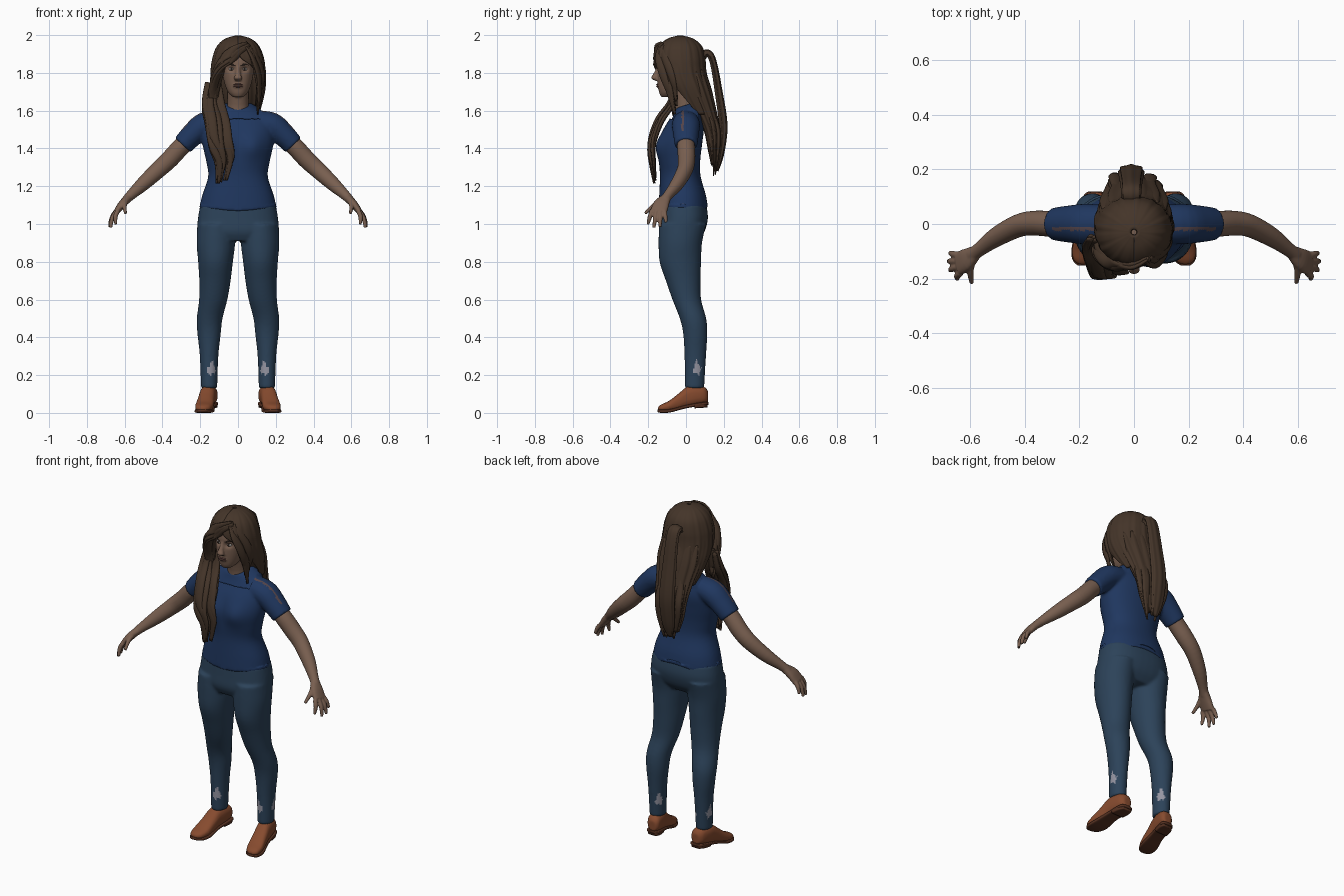
import bpy, bmesh, math, random
from mathutils import Vector

random.seed(4)


def mat(name, r, g, b):
    m = bpy.data.materials.new(name)
    m.diffuse_color = (r, g, b, 1)
    return m


SKIN = mat("skin", .19, .115, .08)
LIP = mat("lip", .13, .06, .05)
HAIR = mat("hair_brown", .058, .035, .022)
SHIRT = mat("shirt_blue", .014, .038, .115)
SEAM = mat("seam", .09, .06, .07)
DENIM = mat("denim", .025, .055, .1)
PATCH = mat("patch", .3, .3, .36)
LEATHER = mat("leather", .24, .07, .028)
SOLE = mat("sole", .09, .03, .015)
WHITE = mat("eye_white", .4, .38, .36)
DARK = mat("dark", .02, .013, .01)


def spline(pts, sub):
    """Catmull-Rom through tuples of any length."""
    out = []
    for i in range(len(pts) - 1):
        p = [pts[max(i - 1, 0)], pts[i], pts[i + 1], pts[min(i + 2, len(pts) - 1)]]
        for k in range(sub):
            t = k / sub
            out.append([.5 * (2 * b + (c - a) * t + (2 * a - 5 * b + 4 * c - d) * t * t
                              + (3 * b - a - 3 * c + d) * t ** 3) for a, b, c, d in zip(*p)])
    return out + [list(pts[-1])]


def tube(bm, pts, ref=(1, 0, 0), axis=None, n=24, sub=4, p=2.0, ripple=0, waves=9):
    """Loft of (super)elliptic rings; pts are (x, y, z, radius along ref, other radius)."""
    path, rings = spline(pts, sub), []
    for i, q in enumerate(path):
        a, b = path[max(i - 1, 0)], path[min(i + 1, len(path) - 1)]
        t = Vector(axis) if axis else (Vector(b[:3]) - Vector(a[:3])).normalized()
        u = Vector(ref)
        u = (u - t * u.dot(t)).normalized()
        v, ring = t.cross(u), []
        for k in range(n):
            w = 2 * math.pi * k / n
            c, s = math.cos(w), math.sin(w)
            g = 1 + ripple * math.sin(waves * w)
            c, s = [math.copysign(abs(e) ** (2 / p), e) * g for e in (c, s)]
            ring.append(bm.verts.new(Vector(q[:3]) + u * c * q[3] + v * s * q[4]))
        rings.append(ring)
    faces = [bm.faces.new(rings[0]), bm.faces.new(rings[-1])]
    for r0, r1 in zip(rings, rings[1:]):
        for k in range(n):
            faces.append(bm.faces.new((r0[k], r0[k - 1], r1[k - 1], r1[k])))
    bmesh.ops.recalc_face_normals(bm, faces=faces)


def flip(pts, s):
    return [(q[0] * s,) + tuple(q[1:]) for q in pts]


def finish(name, bm, *mats, voxel=0, smooth=4, deform=None):
    """Object from bmesh; a voxel size fuses overlapping lofts into one skin."""
    me = bpy.data.meshes.new(name)
    bm.to_mesh(me)
    bm.free()
    ob = bpy.data.objects.new(name, me)
    bpy.context.collection.objects.link(ob)
    if voxel:
        r = ob.modifiers.new("fuse", 'REMESH')
        r.mode, r.voxel_size = 'VOXEL', voxel
        f = ob.modifiers.new("soften", 'SMOOTH')
        f.iterations, f.factor = smooth, .5
        ev = ob.evaluated_get(bpy.context.evaluated_depsgraph_get())
        ob.data = bpy.data.meshes.new_from_object(ev)
        ob.modifiers.clear()
    me = ob.data
    me.materials.clear()
    for m in mats:
        me.materials.append(m)
    for v in me.vertices if deform else ():
        deform(v.co)
    for f in me.polygons:
        f.use_smooth, f.material_index = True, 0
    return ob


def ball(bm, c, r):
    geo = bmesh.ops.create_uvsphere(bm, u_segments=16, v_segments=10, radius=1)
    for v in geo["verts"]:
        v.co = Vector(c) + Vector(e * k for e, k in zip(v.co, r))


Z = (0, 0, 1)

# Jeans: pelvis plus two legs
bm = bmesh.new()
tube(bm, [(0, -.014, 1.1, .2, .122), (0, -.012, 1.03, .212, .128), (0, -.022, .96, .215, .12),
          (0, -.03, .91, .19, .09)], axis=Z, n=40, p=2.4)
for s in (1, -1):
    tube(bm, flip([(.115, -.018, 1, .1, .125), (.117, -.03, .9, .102, .115), (.119, -.03, .8, .092, .11),
                   (.122, -.015, .7, .083, .092), (.131, .004, .6, .075, .076), (.15, .037, .5, .068, .07),
                   (.153, .049, .42, .062, .064), (.153, .049, .3, .049, .057),
                   (.153, .045, .13, .043, .051)], s), axis=Z, n=32)
jeans = finish("jeans", bm, DENIM, PATCH, voxel=.008, smooth=5)
for f in jeans.data.polygons:
    c = f.center
    a = math.atan2(c.y - .047, abs(c.x) - .153)
    if abs(c.z - .235 - .012 * math.sin(9 * a)) < .034 * math.sin(3 * a + .8) - .004 * math.sin(23 * a):
        f.material_index = 1

# T-shirt: torso plus sleeves


def shape_shirt(co):
    if co.y < -.03:
        co.y -= .026 * math.exp(-((abs(co.x) - .08) / .065) ** 2 - ((co.z - 1.41) / .075) ** 2)
    if co.z > 1.56 and abs(co.x) < .12:
        co.z += co.y * .3
    if co.z < 1.1:
        co.z += .012 * math.cos(co.x * 15) * (1 if co.y > 0 else -.6)


bm = bmesh.new()
tube(bm, [(0, -.014, 1.075, .206, .131), (0, -.018, 1.15, .19, .124), (0, -.03, 1.25, .158, .108),
          (0, -.033, 1.33, .168, .108), (0, -.027, 1.42, .187, .112), (0, -.012, 1.5, .19, .106),
          (0, 0, 1.56, .17, .085), (0, .005, 1.6, .125, .07), (0, .005, 1.63, .074, .06)],
     axis=Z, n=40, p=2.2)
for s in (1, -1):
    tube(bm, flip([(.1, 0, 1.54, .07, .062), (.18, 0, 1.522, .074, .068), (.24, 0, 1.473, .068, .062),
                   (.293, 0, 1.418, .06, .056)], s), ref=(0, 1, 0))
shirt = finish("shirt", bm, SHIRT, SEAM, voxel=.008, smooth=5, deform=shape_shirt)
for f in shirt.data.polygons:
    if abs(f.center.y + .017) < .007 and .12 < abs(f.center.x) < .3 and f.normal.z > .4:
        f.material_index = 1

# Arms with hands
for side, s in (("left", 1), ("right", -1)):
    bm = bmesh.new()
    tube(bm, flip([(.23, 0, 1.475, .045, .045), (.3, 0, 1.41, .047, .048), (.36, .003, 1.345, .046, .048),
                   (.42, -.005, 1.289, .042, .045), (.5, -.045, 1.215, .036, .038),
                   (.565, -.092, 1.155, .026, .027), (.595, -.115, 1.125, .027, .023)], s), ref=(0, 1, 0))
    tube(bm, flip([(.582, -.104, 1.138, .026, .021), (.613, -.13, 1.105, .041, .021),
                   (.643, -.145, 1.065, .044, .016)], s), ref=(0, 1, 0), p=2.4)
    for base, tip in (((.637, -.18, 1.07), (.647, -.202, .998)), ((.645, -.158, 1.065), (.674, -.17, .98)),
                      ((.645, -.136, 1.065), (.68, -.137, .984)), ((.637, -.115, 1.075), (.675, -.106, 1.008)),
                      ((.592, -.135, 1.125), (.595, -.217, 1.055))):
        mid = [(a + b) / 2 + k for a, b, k in zip(base, tip, (.007, 0, .004))]
        tube(bm, flip([(*base, .013, .013), (*mid, .012, .012), (*tip, .008, .008)], s), ref=(.3, 1, 0), n=12)
    finish(side + "_arm", bm, SKIN, voxel=.0045, smooth=3)

# Shoes: leather upper and a sole with heel block, toes turned out
for side, s in (("left", 1), ("right", -1)):
    def turn(co):
        co.x = s * (co.x + .146 + (.1 - co.y) * .17)
    bm = bmesh.new()
    tube(bm, [(0, .117, .085, .022, .03), (0, .098, .093, .039, .044), (0, .05, .092, .044, .053),
              (0, .005, .083, .043, .055), (0, -.04, .058, .045, .044), (0, -.09, .036, .048, .028),
              (0, -.13, .026, .038, .019), (0, -.148, .022, .016, .01)], axis=(0, 1, 0), p=2.5)
    finish(side + "_shoe", bm, LEATHER, voxel=.006, smooth=3, deform=turn)
    bm = bmesh.new()
    tube(bm, [(0, .119, .05, .024, .008), (0, .098, .049, .041, .009), (0, 0, .033, .041, .009),
              (0, -.08, .012, .051, .009), (0, -.13, .009, .041, .009), (0, -.152, .012, .018, .007)],
         axis=(0, 1, 0), p=5)
    tube(bm, [(0, .115, .042, .028, .012), (0, .09, .04, .04, .013), (0, .045, .036, .041, .012)],
         axis=(0, 1, 0), p=6)
    finish(side + "_sole", bm, SOLE, deform=turn)

# Head: skull, neck, nose, brow, with lips and eyes


def eye_sockets(co):
    if co.y < -.08:
        co.y += .014 * math.exp(-((abs(co.x) - .034) / .02) ** 2 - ((co.z - 1.82) / .014) ** 2)


bm = bmesh.new()
tube(bm, [(0, -.103, 1.672, .026, .028), (0, -.085, 1.695, .051, .057), (0, -.066, 1.74, .07, .083),
          (0, -.052, 1.8, .083, .099), (0, -.04, 1.87, .088, .11), (0, -.035, 1.93, .077, .095),
          (0, -.03, 1.975, .04, .05)], axis=Z, n=32, p=2.15)
tube(bm, [(0, .005, 1.57, .066, .062), (0, -.005, 1.63, .056, .055), (0, -.025, 1.73, .057, .06)], axis=Z)
tube(bm, [(0, -.142, 1.835, .012, .012), (0, -.158, 1.795, .014, .015), (0, -.168, 1.772, .022, .017),
          (0, -.15, 1.758, .014, .012)], axis=Z, n=16)
ball(bm, (0, -.138, 1.733), (.03, .017, .018))
finish("head", bm, SKIN, voxel=.005, smooth=3, deform=eye_sockets)
bm = bmesh.new()
for z, h in ((1.739, .005), (1.729, .006)):
    ball(bm, (0, -.147, z), (.025, .011, h))
finish("lips", bm, LIP)
whites, irises, brows = bmesh.new(), bmesh.new(), bmesh.new()
for s in (1, -1):
    ball(whites, (s * .034, -.127, 1.82), (.015, .014, .0085))
    ball(irises, (s * .034, -.137, 1.82), (.0065, .006, .0075))
    tube(brows, flip([(.014, -.147, 1.838, .003, .004), (.036, -.142, 1.846, .003, .005),
                      (.058, -.125, 1.84, .002, .003)], s), ref=(0, 1, 0), n=8)
finish("eye_whites", whites, WHITE)
finish("irises", irises, DARK)
finish("eyebrows", brows, DARK)

# Hair cap: open shell around the face; rings are (z, centre y, rx, ry, half gap angle)
bm = bmesh.new()
prev, N = None, 96
for z, cy, rx, ry, gap in spline([(1.998, -.03, .012, .012, .01), (1.98, -.03, .07, .07, .01),
                                  (1.94, -.03, .112, .114, .01), (1.88, -.029, .135, .13, .12),
                                  (1.83, -.024, .143, .128, .6), (1.78, -.015, .146, .128, .8),
                                  (1.72, .008, .144, .124, 1.05), (1.65, .04, .13, .108, 1.25),
                                  (1.58, .075, .11, .08, 1.4)], 4):
    row = []
    for k in range(N + 1):
        a = gap + (2 * math.pi - 2 * gap) * k / N
        g = 1 + .012 * math.sin(17 * a) + .008 * math.sin(29 * a + 1)
        row.append(bm.verts.new((rx * g * math.sin(a), cy - ry * g * math.cos(a), z)))
    if prev:
        for k in range(N):
            bm.faces.new((prev[k], prev[k + 1], row[k + 1], row[k]))
    prev = row
bmesh.ops.recalc_face_normals(bm, faces=bm.faces)
cap = finish("hair_cap", bm, HAIR)
cap.modifiers.new("thickness", 'SOLIDIFY').thickness = .01


def locks(bm, path, count, spread, r, ref=(1, 0, 0)):
    """A bunch of tapering strands scattered around one path."""
    for _ in range(count):
        d = [random.uniform(-1, 1) * e for e in spread]
        w, cut = random.uniform(0, 6), random.uniform(-.03, .05)
        pts = []
        for i, q in enumerate(path):
            t = i / (len(path) - 1)
            f = .35 + .65 * math.sin(math.pi * min(t * .85 + .1, 1))
            k = r * (.25 + math.sin(math.pi * (.12 + .85 * t)))
            pts.append((q[0] + d[0] * f + .007 * math.sin(w + 5 * t), q[1] + d[1] * f,
                        q[2] + d[2] * f + cut * t * t, k, k * .5))
        tube(bm, pts, ref=ref, n=10, ripple=.08, waves=3)


# Swept fringe, side lock and the long lock over the right shoulder
bm = bmesh.new()
locks(bm, [(.055, -.125, 1.945), (-.005, -.15, 1.915), (-.07, -.145, 1.865), (-.112, -.112, 1.79),
           (-.128, -.08, 1.7), (-.125, -.065, 1.6)], 9, (.012, .008, .02), .021, ref=(.6, 0, .8))
finish("fringe", bm, HAIR)
bm = bmesh.new()
locks(bm, [(.055, -.125, 1.945), (.09, -.128, 1.885), (.113, -.105, 1.8), (.116, -.08, 1.71),
           (.1, -.055, 1.61)], 7, (.014, .022, .01), .018, ref=(.5, 1, 0))
finish("side_lock", bm, HAIR)
bm = bmesh.new()
locks(bm, [(-.13, -.05, 1.74), (-.128, -.08, 1.63), (-.108, -.14, 1.54), (-.095, -.18, 1.43),
           (-.07, -.178, 1.34), (-.085, -.165, 1.24)], 16, (.05, .016, .02), .018)
finish("shoulder_lock", bm, HAIR)

# Long back hair and the looped ponytail over it
bm = bmesh.new()
tube(bm, [(0, .03, 1.8, .12, .07), (0, .065, 1.7, .128, .07), (0, .105, 1.6, .112, .055),
          (0, .138, 1.5, .098, .042), (0, .148, 1.4, .085, .032), (0, .148, 1.31, .055, .015)],
     n=72, ripple=.05, waves=13)
locks(bm, [(0, .1, 1.72), (0, .13, 1.6), (0, .16, 1.5), (0, .16, 1.4), (0, .15, 1.29)],
      12, (.085, .02, .01), .018)
finish("back_hair", bm, HAIR)
bm = bmesh.new()
tube(bm, [(-.01, .075, 1.86, .03, .02), (-.01, .1, 1.9, .034, .02), (-.01, .128, 1.895, .036, .018),
          (-.01, .15, 1.83, .038, .018), (-.01, .172, 1.7, .042, .02), (-.01, .192, 1.57, .046, .022),
          (-.01, .196, 1.48, .045, .021), (-.01, .182, 1.36, .038, .016), (-.01, .165, 1.28, .015, .006)],
     n=40, ripple=.08, waves=7)
finish("ponytail", bm, HAIR)
